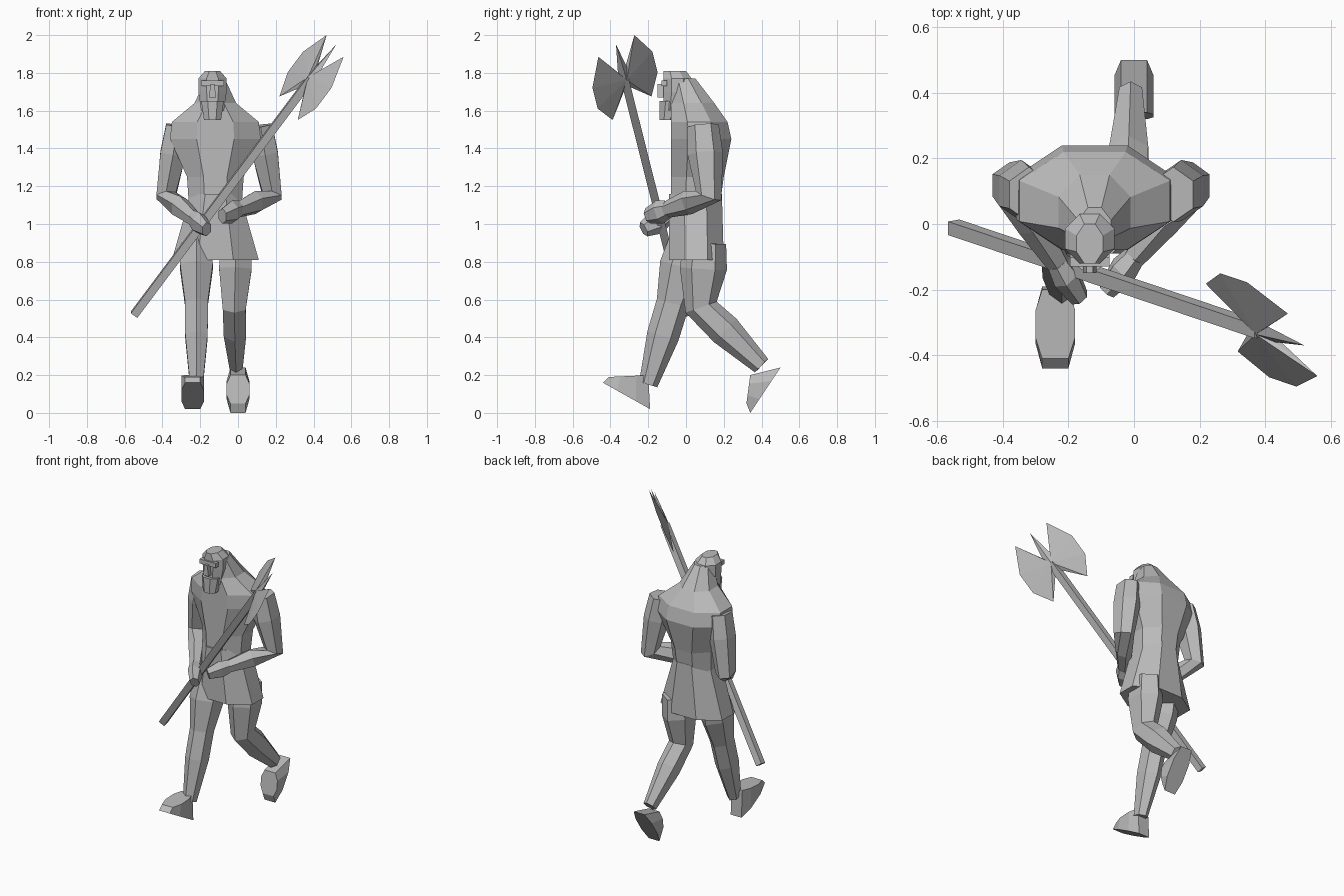
import bpy
import math
from mathutils import Vector

default_cube = bpy.data.objects.get("Cube")
if default_cube:
    bpy.data.objects.remove(default_cube)

BODY_X = -.12
HEAD_X = -.135
GREY = (.5, .5, .5, 1)

plain_grey = bpy.data.materials.new("plain_grey")
plain_grey.use_nodes = True
plain_grey.diffuse_color = GREY
shader = plain_grey.node_tree.nodes["Principled BSDF"]
shader.inputs["Base Color"].default_value = GREY


def mesh_object(name, verts, faces):
    mesh = bpy.data.meshes.new(name)
    mesh.from_pydata(verts, [], faces)
    mesh.materials.append(plain_grey)
    obj = bpy.data.objects.new(name, mesh)
    bpy.context.collection.objects.link(obj)
    return obj


def skin(name, rings):
    """Bridge matching rings and cap both ends."""
    size = len(rings[0])
    verts = [point for ring in rings for point in ring]
    faces = [tuple(reversed(range(size)))]
    for start in range(0, len(verts) - size, size):
        for i in range(size):
            here = start + i
            after = start + (i + 1) % size
            faces.append((here, after, after + size, here + size))
    faces.append(tuple(range(len(verts) - size, len(verts))))
    return mesh_object(name, verts, faces)


def ellipse(centre, across, depth, sides):
    """Ring of points with a flat side facing each main direction."""
    ring = []
    for i in range(sides):
        angle = math.tau * (i + .5) / sides
        ring.append(centre + across * math.cos(angle) + depth * math.sin(angle))
    return ring


def stack(name, middle_x, front, levels, sides=8):
    """Level rings given as height, half width and back edge."""
    rings = []
    for height, half_width, back in levels:
        centre = Vector((middle_x, (front + back) / 2, height))
        across = Vector((half_width, 0, 0))
        depth = Vector((0, (back - front) / 2, 0))
        # Push the corners out so the flat sides reach the given extents
        reach = 1 / math.cos(math.pi / sides)
        rings.append(ellipse(centre, across * reach, depth * reach, sides))
    return skin(name, rings)


def limb(name, joints, radii, bulge=1.2, sides=6):
    """Limb through its joints, with a muscle swelling along each bone."""
    joints = [Vector(joint) for joint in joints]
    path = [(joints[0], radii[0])]
    for k in range(1, len(joints)):
        belly = joints[k - 1].lerp(joints[k], .4)
        path.append((belly, bulge * (radii[k - 1] + radii[k]) / 2))
        path.append((joints[k], radii[k]))
    rings = []
    for k, (centre, radius) in enumerate(path):
        before = path[max(k - 1, 0)][0]
        after = path[min(k + 1, len(path) - 1)][0]
        along = (after - before).normalized()
        across = Vector((1, 0, 0))
        across = (across - along * across.dot(along)).normalized()
        depth = along.cross(across) * bulge
        rings.append(ellipse(centre, across * radius, depth * radius, sides))
    return skin(name, rings)


def foot(name, middle_x, heel, toe, instep, tip):
    """Wedge whose sole runs heel to toe and whose top runs instep to tip."""
    rings = []
    for step in (0, .3, .7, 1):
        half = .04 + .025 * math.sin(math.pi * step)
        low = Vector(heel).lerp(Vector(toe), step)
        high = Vector(instep).lerp(Vector(tip), step)
        left, right = middle_x + half, middle_x - half
        rings.append([(right, *low), (left, *low), (left, *high), (right, *high)])
    return skin(name, rings)


# Hunched trunk with a thick neck, and a flared kilt
stack("torso", BODY_X, -.08, [
    (1.1, .14, .18), (1.25, .15, .2), (1.45, .24, .24),
    (1.54, .23, .22), (1.64, .11, .15), (1.77, .05, .05)])
stack("kilt", BODY_X, -.09, [(.81, .23, .2), (1.16, .13, .19)])

# Head, beard, brow and nose
stack("head", HEAD_X, -.12, [
    (1.6, .06, 0), (1.7, .075, .03), (1.77, .075, .03), (1.81, .04, 0)])
stack("beard", HEAD_X, -.14, [(1.55, .045, -.06), (1.65, .06, -.03)])
stack("brow", HEAD_X, -.13, [(1.73, .06, -.1), (1.76, .06, -.1)], sides=4)
stack("nose", HEAD_X, -.15, [(1.67, .02, -.1), (1.74, .01, -.11)], sides=4)

# Arms bent across the belly, hands on the shaft
for label, side, hand in (("right", -1, Vector((-.2, -.17, 1))),
                          ("left", 1, Vector((-.04, -.15, 1.06)))):
    shoulder = Vector((side * .22 - .1, .09, 1.52))
    elbow = Vector((side * .28 - .1, .12, 1.15))
    limb(label + "_arm", [shoulder, elbow, hand], [.07, .06, .03])
    reach = (hand - elbow).normalized() * .07
    limb(label + "_hand", [hand - reach, hand + reach], [.035, .03], bulge=1.4)

# Striding legs and feet
limb("right_leg", [(-.22, .02, .9), (-.22, -.07, .58), (-.22, -.2, .15)],
     [.09, .07, .04], bulge=1.25)
limb("left_leg", [(-.01, .1, .9), (-.02, .08, .56), (-.01, .4, .25)],
     [.09, .07, .04], bulge=1.25)
foot("right_foot", -.24, heel=(-.19, .02), toe=(-.44, .16),
     instep=(-.2, .2), tip=(-.41, .19))
foot("left_foot", 0, heel=(.5, .24), toe=(.34, 0),
     instep=(.34, .2), tip=(.32, .05))

# Long weapon shaft, held diagonally
shaft_end = Vector((-.55, -.01, .52))
blade_middle = Vector((.385, -.325, 1.77))
limb("axe_shaft", [shaft_end, blade_middle], [.03, .03], bulge=1, sides=4)

# Double blade with a top spike: half an outline, mirrored about the shaft
along = (blade_middle - shaft_end).normalized()
outward = Vector((-.36, .79, .5))
outward = (outward - along * outward.dot(along)).normalized()
ridge = along.cross(outward) * .02
half_outline = [(.06, .03), (.22, .12), (.06, .2),
                (-.08, .2), (-.2, .13), (-.07, .02)]
outline = [(.23, 0)] + half_outline
outline += [(up, -out) for up, out in reversed(half_outline)]
verts = [blade_middle + along * up + outward * out for up, out in outline]
count = len(verts)
verts += [blade_middle + ridge, blade_middle - ridge]
faces = []
for i in range(count):
    j = (i + 1) % count
    faces += [(j, i, count), (i, j, count + 1)]
mesh_object("axe_blade", verts, faces)
